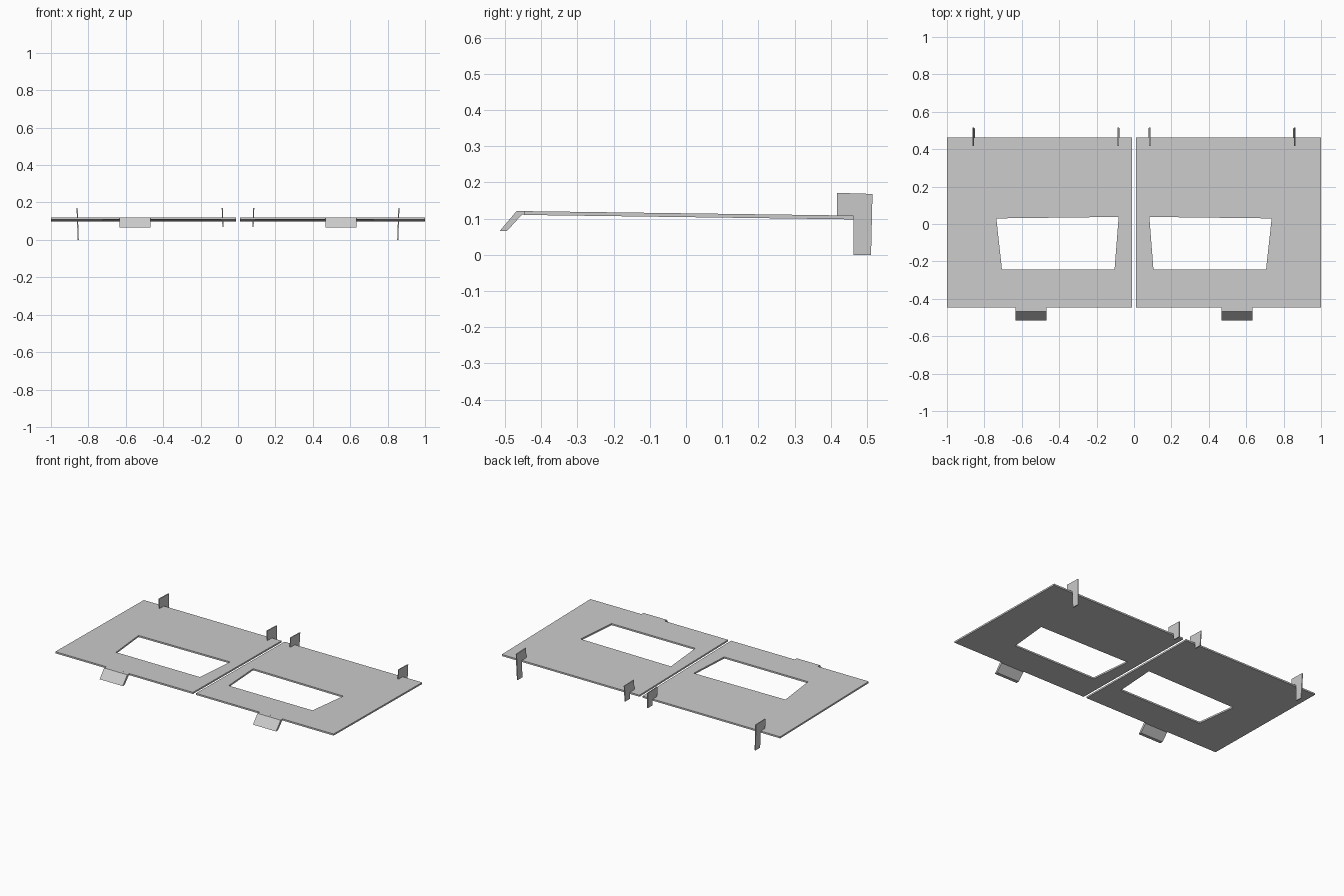
import bpy
import bmesh

if "Cube" in bpy.data.objects:
    bpy.data.objects.remove(bpy.data.objects["Cube"], do_unlink=True)

# One plain grey for every part
grey = bpy.data.materials.new("light_grey")
grey.use_nodes = True
colour = (0.6, 0.6, 0.6, 1)
grey.diffuse_color = colour
grey.node_tree.nodes["Principled BSDF"].inputs["Base Color"].default_value = colour


def solid(name, loops, shift):
    """Thicken flat faces, given as point loops, by the shift vector."""
    bm = bmesh.new()
    for loop in loops:
        bm.faces.new([bm.verts.new(p) for p in loop])
    bmesh.ops.remove_doubles(bm, verts=bm.verts, dist=0.0001)
    made = bmesh.ops.extrude_face_region(bm, geom=bm.faces[:], use_keep_orig=True)
    moved = [g for g in made["geom"] if isinstance(g, bmesh.types.BMVert)]
    bmesh.ops.translate(bm, verts=moved, vec=shift)
    bmesh.ops.recalc_face_normals(bm, faces=bm.faces)
    mesh = bpy.data.meshes.new(name)
    bm.to_mesh(mesh)
    bm.free()
    mesh.materials.append(grey)
    obj = bpy.data.objects.new(name, mesh)
    bpy.context.collection.objects.link(obj)
    return obj


def panel_top(y):
    return 0.1145 - 0.0135 * y


def clip(name, s, x, bottom):
    """Thin hook over the back edge, leaning inward toward its foot."""
    outline = [(0.417, 0.171), (0.515, 0.168), (0.511, bottom), (0.463, bottom),
               (0.463, 0.103), (0.457, 0.108), (0.417, 0.109)]
    pts = [(s * (x - 0.003 + 0.035 * (z - 0.08)), y, z) for y, z in outline]
    solid(name, [pts], (s * 0.006, 0, 0))


OUTER = [(0.011, -0.447), (1.0, -0.447), (1.0, 0.462), (0.011, 0.462)]
WINDOW = [(0.104, -0.244), (0.706, -0.244), (0.736, 0.03), (0.082, 0.038)]
TAB = [(-0.515, 0.065), (-0.495, 0.065), (-0.453, 0.111), (-0.446, 0.111),
       (-0.446, 0.1205), (-0.468, 0.1205)]

for side, s in (("left", 1), ("right", -1)):
    # Gently sloping panel with a tapered window, as a ring of four faces
    rings = [[(s * x, y, panel_top(y)) for x, y in ring] for ring in (OUTER, WINDOW)]
    out, win = rings
    faces = [[out[i], out[(i + 1) % 4], win[(i + 1) % 4], win[i]] for i in range(4)]
    solid(side + "_panel", faces, (0, 0, -0.0105))

    # Bent lip on the front edge
    solid(side + "_front_tab", [[(s * 0.468, y, z) for y, z in TAB]], (s * 0.166, 0, 0))

    # Back clips: long outer leg, short inner leg
    clip(side + "_outer_clip", s, 0.857, 0.0)
    clip(side + "_inner_clip", s, 0.081, 0.068)
